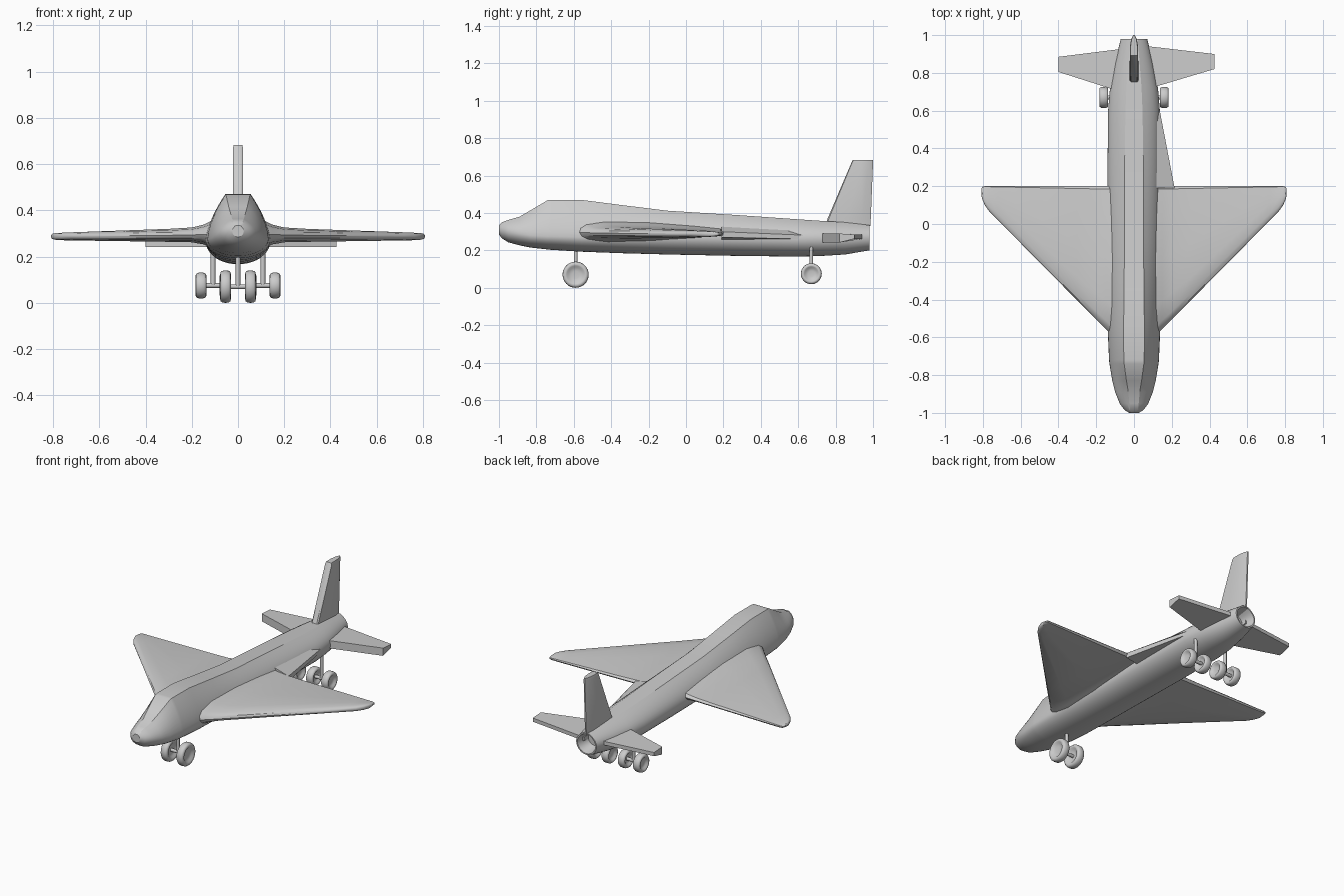
import bpy, bmesh
from math import sin, cos, pi

if "Cube" in bpy.data.objects:
    bpy.data.objects.remove(bpy.data.objects["Cube"])


def finish(name, bm, mirror=False, angle=35):
    bmesh.ops.recalc_face_normals(bm, faces=bm.faces)
    me = bpy.data.meshes.new(name)
    bm.to_mesh(me)
    bm.free()
    ob = bpy.data.objects.new(name, me)
    bpy.context.collection.objects.link(ob)
    if mirror:
        ob.modifiers.new("mirror", 'MIRROR')
    bpy.ops.object.select_all(action='DESELECT')
    ob.select_set(True)
    bpy.context.view_layer.objects.active = ob
    bpy.ops.object.shade_smooth_by_angle(angle=angle * pi / 180)
    return ob


def loft(name, rings, mirror=False, closed=False, angle=35):
    bm = bmesh.new()
    vs = [[bm.verts.new(p) for p in r] for r in rings]
    n = len(vs[0])
    pairs = list(zip(vs, vs[1:])) + ([(vs[-1], vs[0])] if closed else [])
    for a, b in pairs:
        for i in range(n):
            j = (i + 1) % n
            bm.faces.new((a[i], a[j], b[j], b[i]))
    if not closed:
        bm.faces.new(vs[0])
        bm.faces.new(vs[-1])
    return finish(name, bm, mirror, angle)


def rod(name, p, q, r):
    ax = 0 if abs(p[0] - q[0]) > 1e-6 else 2
    rings = []
    for c in (p, q):
        ring = []
        for i in range(16):
            u, v = r * cos(i * pi / 8), r * sin(i * pi / 8)
            ring.append((c[0], c[1] + u, c[2] + v) if ax == 0 else (c[0] + u, c[1] + v, c[2]))
        rings.append(ring)
    return loft(name, rings)


def wheel(name, x, y, z, r, w):
    # tyre with rounded shoulders and dished hubs, turned about the x axis
    half = [(0.2, 0.28), (0.28, 0.55), (0.46, 0.68), (0.5, 0.78), (0.46, 0.9), (0.3, 0.98)]
    prof = [(-a, b) for a, b in half] + [(0, 1)] + [(a, b) for a, b in reversed(half)]
    return loft(name, [[(x + a * w, y + b * r * cos(t * pi / 16), z + b * r * sin(t * pi / 16))
                        for t in range(32)] for a, b in prof], angle=50)


# Fuselage stations: y, half width, flat top half width, bottom, middle, top, side roundness
stations = [
    (-1.0, .025, .01, .285, .31, .335, 2), (-.985, .05, .02, .265, .305, .35, 2),
    (-.95, .076, .025, .243, .30, .363, 2), (-.89, .1, .03, .227, .29, .38, 2),
    (-.83, .115, .04, .215, .28, .415, 1.8), (-.74, .13, .052, .205, .275, .468, 1.6),
    (-.72, .132, .054, .203, .275, .47, 1.6), (-.56, .139, .055, .193, .27, .47, 1.6),
    (-.35, .14, .053, .185, .27, .443, 1.7), (-.1, .14, .05, .178, .27, .412, 1.9),
    (.3, .14, .05, .17, .265, .387, 2), (.6, .137, .045, .167, .26, .366, 2.1),
    (.72, .127, .04, .17, .26, .358, 2.2), (.85, .102, .03, .178, .262, .35, 2.2),
    (.98, .07, .02, .2, .268, .335, 2.2)]


def section(y, w, t, zb, zm, zt, e):
    side = [(w - (w - t) * (i / 8) ** e, zm + (zt - zm) * i / 8) for i in range(9)]
    low = [(w * cos(a * pi / 20), zm - (zm - zb) * sin(a * pi / 20)) for a in range(1, 10)]
    right = low[::-1] + side
    return [(0, y, zb)] + [(x, y, z) for x, z in right] + [(-x, y, z) for x, z in right[::-1]]


hull = [section(*s) for s in stations]
# hollow exhaust at the tail
for y, k in ((.98, .88), (.9, .6)):
    hull.append([(x * k, y, .268 + (z - .268) * k) for x, _, z in hull[14]])
loft("fuselage", hull, angle=28)

# Delta wings: x, leading edge, trailing edge, bottom, top
airfoil = [(0, .5), (.015, .72), (.06, .88), (.2, 1), (.5, .95), (.8, .8), (.98, .68), (1, .5),
           (.98, .3), (.8, .2), (.5, .05), (.2, 0), (.06, .12), (.015, .28)]
wing = [(.05, -.64, .2, .23, .37), (.12, -.585, .2, .24, .352), (.15, -.555, .2, .253, .338),
        (.2, -.505, .2, .262, .326), (.3, -.405, .2, .264, .32), (.72, .02, .2, .27, .305),
        (.765, .065, .2, .271, .303), (.79, .1, .2, .273, .302), (.803, .13, .197, .276, .299),
        (.808, .15, .187, .282, .293)]
loft("wings", [[(x, a + (b - a) * u, zb + (zt - zb) * v) for u, v in airfoil]
               for x, a, b, zb, zt in wing], mirror=True)

# Fairing behind the right wing root
loft("wing_root_fairing", [
    [(.09, .19, .25), (.215, .19, .27), (.215, .19, .3), (.09, .19, .335)],
    [(.09, .66, .25), (.125, .66, .26), (.125, .66, .28), (.09, .66, .31)]])

# Tailplanes, thick at the front and thin behind
for name, s, tip, dy in (("left_tailplane", -1, .4, 0), ("right_tailplane", 1, .425, .015)):
    loft(name, [[(s * x, a + dy, .242), (s * x, a + dy, .29), (s * x, b + dy, .285), (s * x, b + dy, .262)]
                for x, a, b in ((.04, .69, .93), (tip, .805, .885))])

# Tail fin with a blunt front and tapered rear
fin = [(.33, .742, .985, .024), (.37, .757, .988, .022), (.67, .885, 1.0, .022), (.683, .892, 1.0, .018)]
loft("tail_fin", [[(w * k, a + (b - a) * u, z) for u, k in
                   ((0, -.7), (.03, -1), (.45, -1), (.8, -.7), (1, -.2),
                    (1, .2), (.8, .7), (.45, 1), (.03, 1), (0, .7))] for z, a, b, w in fin])

# Nose gear
rod("nose_gear_strut", (0, -.59, .07), (0, -.59, .23), .01)
rod("nose_gear_axle", (-.055, -.59, .07), (.055, -.59, .07), .01)
for side, s in (("left", -1), ("right", 1)):
    wheel(f"{side}_nose_wheel", s * .054, -.59, .07, .07, .046)
    # Main gear
    rod(f"{side}_main_strut", (s * .108, .67, .075), (s * .108, .67, .23), .01)
    rod(f"{side}_main_axle", (s * .055, .67, .075), (s * .16, .67, .075), .01)
    wheel(f"{side}_inner_wheel", s * .056, .67, .075, .056, .046)
    wheel(f"{side}_outer_wheel", s * .16, .67, .075, .056, .046)
